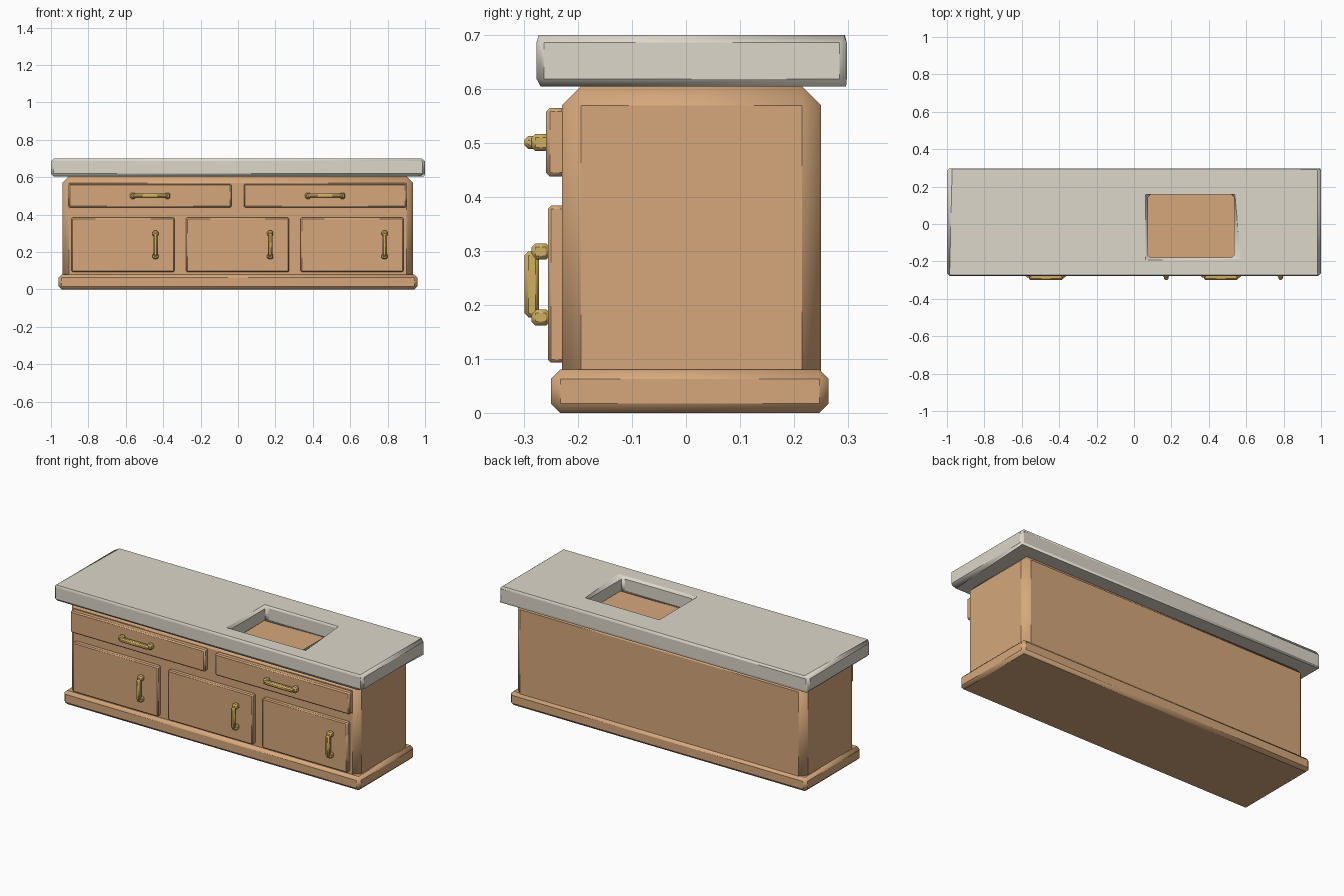
import bpy, bmesh
from math import radians

if "Cube" in bpy.data.objects:
    bpy.data.objects.remove(bpy.data.objects["Cube"], do_unlink=True)


def material(name, rgb):
    m = bpy.data.materials.new(name)
    m.use_nodes = True
    m.diffuse_color = (*rgb, 1)
    m.node_tree.nodes["Principled BSDF"].inputs["Base Color"].default_value = (*rgb, 1)
    return m


WOOD = material("warm wood", (0.67, 0.39, 0.20))
STONE = material("pale stone", (0.72, 0.68, 0.59))
BRASS = material("brass", (0.64, 0.43, 0.12))


def finish(name, bm, mat, bevel, segments=1):
    """Turn a bmesh into a smooth-shaded object with softened edges."""
    bmesh.ops.recalc_face_normals(bm, faces=bm.faces)
    mesh = bpy.data.meshes.new(name)
    bm.to_mesh(mesh)
    bm.free()
    mesh.materials.append(mat)
    ob = bpy.data.objects.new(name, mesh)
    bpy.context.collection.objects.link(ob)
    mod = ob.modifiers.new("soft edges", 'BEVEL')
    mod.width = bevel
    mod.segments = segments
    mod.limit_method = 'ANGLE'
    mod.angle_limit = radians(30)
    bpy.context.view_layer.objects.active = ob
    ob.select_set(True)
    bpy.ops.object.shade_smooth_by_angle(angle=radians(60))
    ob.select_set(False)
    return ob


def box(name, x, y, z, mat, bevel, segments=1):
    """Softened box from (low, high) ranges."""
    bm = bmesh.new()
    bmesh.ops.create_cube(bm, size=1)
    for v in bm.verts:
        v.co = [r[0] if c < 0 else r[1] for c, r in zip(v.co, (x, y, z))]
    return finish(name, bm, mat, bevel, segments)


def slab_with_hole(name, outer, inner, z, mat, bevel):
    """Rectangular slab with a rectangular opening through it."""
    bm = bmesh.new()

    def loop(rect, height):
        x0, x1, y0, y1 = rect
        return [bm.verts.new((px, py, height))
                for px, py in ((x0, y0), (x1, y0), (x1, y1), (x0, y1))]

    rings = [loop(outer, z[0]), loop(outer, z[1]), loop(inner, z[1]), loop(inner, z[0])]
    for a, b in zip(rings, rings[1:] + rings[:1]):
        for i in range(4):
            j = (i + 1) % 4
            bm.faces.new((a[i], a[j], b[j], b[i]))
    return finish(name, bm, mat, bevel)


def handle(name, x, z, half, upright):
    """Bar pull: two stand-off posts and a grip joining them."""
    def part(label, along, across, y, bevel):
        a = (along[0], along[1])
        if upright:
            xr, zr = (x - across, x + across), (z + a[0], z + a[1])
        else:
            xr, zr = (x + a[0], x + a[1]), (z - across, z + across)
        box(name + label, xr, y, zr, BRASS, bevel)

    for label, s in (("_post_a", -1), ("_post_b", 1)):
        ends = sorted((s * half, s * (half - 0.03)))
        part(label, ends, 0.016, (-0.286, -0.252), 0.007)
    part("_grip", (0.015 - half, half - 0.015), 0.012, (-0.299, -0.272), 0.007)


# Carcass
box("plinth", (-0.96, 0.96), (-0.25, 0.264), (0, 0.08), WOOD, 0.017)
box("cabinet_body", (-0.938, 0.935), (-0.23, 0.25), (0.04, 0.605), WOOD, 0.035)

# Worktop with the basin opening
slab_with_hole("worktop", (-1, 1, -0.277, 0.298), (0.075, 0.535, -0.18, 0.157),
               (0.605, 0.70), STONE, 0.014)

# Doors, each with an upright pull near its left edge
for name, cx in (("right", -0.615), ("middle", -0.002), ("left", 0.61)):
    box(name + "_door", (cx - 0.275, cx + 0.275), (-0.256, -0.222), (0.093, 0.384), WOOD, 0.006)
    handle(name + "_door_handle", cx + 0.174, 0.238, 0.076, True)

# Drawers, each with a level pull at its centre
for name, cx in (("right", -0.47), ("left", 0.466)):
    box(name + "_drawer", (cx - 0.435, cx + 0.435), (-0.259, -0.222), (0.438, 0.565), WOOD, 0.007)
    handle(name + "_drawer_handle", cx, 0.501, 0.107, False)
